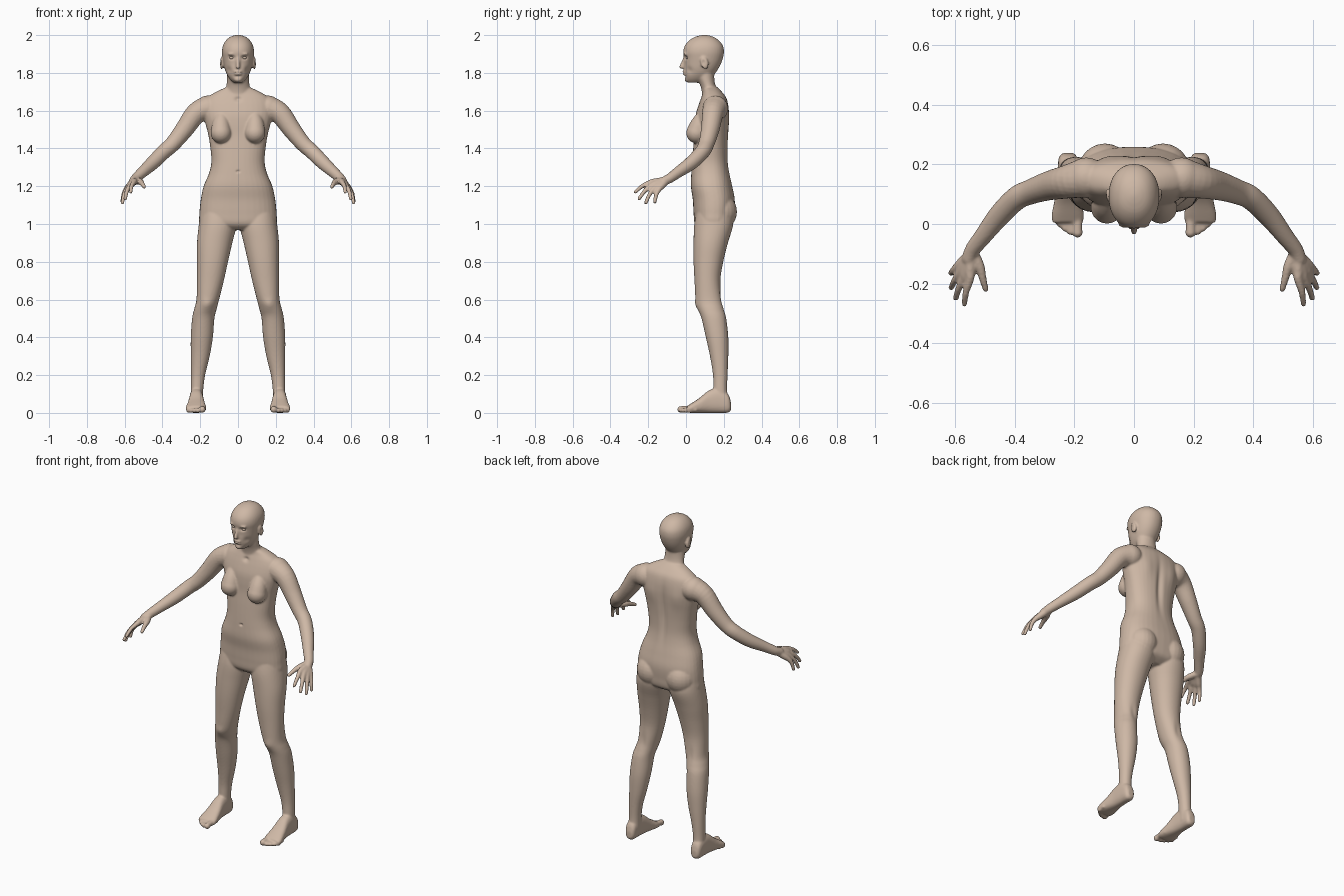
import bpy, bmesh, math
from mathutils import Vector, Matrix

bm = bmesh.new()


def spline(rows, steps=5):
    """Catmull-Rom samples through rows of numbers."""
    out = []
    for i in range(len(rows) - 1):
        p = [rows[max(0, min(len(rows) - 1, i + k))] for k in (-1, 0, 1, 2)]
        for s in range(steps):
            t = s / steps
            out.append([0.5 * (2 * b + (c - a) * t + (2 * a - 5 * b + 4 * c - d) * t * t
                               + (3 * b - a - 3 * c + d) * t ** 3) for a, b, c, d in zip(*p)])
    return out + [list(rows[-1])]


def skin(rings):
    """Closed surface through rings of points."""
    vs = [[bm.verts.new(p) for p in r] for r in rings]
    n = len(vs[0])
    for a, b in zip(vs, vs[1:]):
        for i in range(n):
            bm.faces.new((a[i], a[(i + 1) % n], b[(i + 1) % n], b[i]))
    bm.faces.new(vs[0][::-1])
    bm.faces.new(vs[-1])


def loft(rows, axis='z', power=2.2, side=1, n=36):
    """Rows of (position, x min, x max, other min, other max)."""
    rings = []
    for t, a0, a1, b0, b1 in spline(rows):
        ring = []
        for i in range(n):
            c, s = math.cos(math.tau * i / n), math.sin(math.tau * i / n)
            a = (a0 + a1) / 2 + (a1 - a0) / 2 * math.copysign(abs(c) ** (2 / power), c)
            b = (b0 + b1) / 2 + (b1 - b0) / 2 * math.copysign(abs(s) ** (2 / power), s)
            ring.append((side * a, b, t) if axis == 'z' else (side * a, t, b))
        rings.append(ring)
    skin(rings)


def ball(c, r, side=1, tilt=0):
    m = Matrix.Translation((side * c[0], c[1], c[2])) @ Matrix.Rotation(tilt, 4, 'X') @ Matrix.Diagonal((*r, 1))
    bmesh.ops.create_uvsphere(bm, u_segments=24, v_segments=16, radius=1, matrix=m)


def tube(pts, side=1, n=20):
    """Round-ended tube through (x, y, z, radius) points."""
    pts = spline(pts)
    ps = [Vector((side * p[0], p[1], p[2])) for p in pts]
    rings = []
    for i, p in enumerate(ps):
        d = (ps[min(i + 1, len(ps) - 1)] - ps[max(i - 1, 0)]).normalized()
        u = d.cross(Vector((0.3, 0.8, 0.5))).normalized()
        v = d.cross(u)
        rings.append([p + pts[i][3] * (u * math.cos(math.tau * k / n) + v * math.sin(math.tau * k / n))
                      for k in range(n)])
    skin(rings)
    for e in (pts[0], pts[-1]):
        ball(e[:3], (e[3],) * 3, side)


# torso: height, half width, front, back
torso = [(.968, .13, .08, .2), (1.0, .2, .047, .245), (1.06, .204, .04, .255), (1.13, .197, .036, .258),
         (1.2, .182, .026, .245), (1.27, .153, .028, .23), (1.33, .141, .032, .222), (1.4, .146, .038, .221),
         (1.47, .157, .045, .224), (1.53, .172, .047, .227), (1.58, .183, .052, .228), (1.63, .182, .066, .224),
         (1.67, .162, .08, .213), (1.7, .115, .09, .19), (1.725, .06, .09, .165)]
loft([(z, -w, w, f, b) for z, w, f, b in torso], power=2.35)
# neck
loft([(z, -w, w, f, b) for z, w, f, b in [(1.64, .1, .085, .205), (1.69, .074, .085, .185), (1.73, .062, .077, .158),
                                         (1.77, .059, .06, .15), (1.81, .058, .05, .15)]], power=2)
# head
head = [(1.748, .022, .012, .08), (1.765, .041, -.002, .12), (1.79, .058, -.007, .148), (1.82, .07, -.01, .17),
        (1.85, .077, -.009, .186), (1.88, .082, -.011, .196), (1.91, .085, -.015, .201), (1.94, .081, -.008, .197),
        (1.965, .069, .01, .181), (1.985, .05, .036, .157), (1.996, .028, .065, .13), (2.001, .006, .09, .105)]
loft([(z, -w, w, f, b) for z, w, f, b in head], power=2.15)
# nose, lips, chin
tube([(0, -.004, 1.888, .008), (0, -.014, 1.86, .009), (0, -.024, 1.832, .0115)])
ball((0, -.009, 1.805), (.022, .012, .007))
ball((0, -.006, 1.794), (.02, .012, .007))
ball((0, .008, 1.765), (.022, .016, .014))

leg = [(1.08, .012, .195, .06, .24), (1.0, .007, .207, .044, .25), (.9, .03, .217, .04, .222), (.8, .053, .217, .04, .197),
       (.7, .075, .217, .045, .182), (.6, .1, .22, .051, .19), (.55, .113, .232, .064, .2), (.5, .125, .243, .082, .213),
       (.4, .133, .25, .105, .224), (.3, .15, .25, .127, .224), (.2, .174, .249, .143, .22), (.12, .184, .25, .145, .218),
       (.04, .186, .252, .15, .225)]
foot = [(.238, .203, .237, .015, .055), (.222, .19, .252, .001, .1), (.17, .186, .256, 0, .13), (.12, .182, .259, 0, .118),
        (.07, .174, .268, 0, .078), (.03, .168, .276, 0, .052), (.005, .171, .274, .002, .036)]
arm = [(.16, .155, 1.612, .068), (.222, .142, 1.585, .057), (.285, .128, 1.5, .049), (.345, .108, 1.425, .042),
       (.392, .087, 1.383, .04), (.45, .03, 1.325, .037), (.505, -.04, 1.275, .03), (.54, -.085, 1.243, .026),
       (.553, -.115, 1.228, .024)]
# knuckle, tip
fingers = [((.55, -.185, 1.222), (.568, -.268, 1.17)), ((.57, -.18, 1.206), (.597, -.249, 1.133)),
           ((.584, -.165, 1.192), (.612, -.213, 1.112)), ((.592, -.143, 1.184), (.613, -.165, 1.117))]
toes = [(.189, -.028, .018), (.213, -.025, .0125), (.231, -.014, .012), (.248, .0, .012), (.262, .016, .0115)]

for s in (1, -1):
    loft(leg, power=2.1, side=s)
    loft(foot, 'y', 2.5, s)
    for x, y, r in toes:
        tube([(x, .05, r + .006, r), (x, y + .02, r + .004, r * .85), (x, y, r, r)], s)
    tube(arm, s)
    # hand
    wrist = Vector((.548, -.105, 1.23))
    for i, (k, t) in enumerate(fingers):
        k, t = Vector(k), Vector(t)
        mid = k.lerp(t, .5) + Vector((.004, -.003, .006))
        base = wrist.lerp(k, .15)
        tube([(*base, .02), (*base.lerp(k, .6), .018), (*k, .0145), (*mid, .0115), (*t, .0098)], s)
    tube([(.54, -.095, 1.232, .019), (.518, -.14, 1.224, .017), (.506, -.185, 1.212, .0125), (.497, -.218, 1.197, .0105)], s)
    # breast, buttock, ear, brow
    tube([(.085, .1, 1.59, .03), (.09, .072, 1.53, .047), (.09, .056, 1.482, .055)], s)
    ball((.097, .172, 1.065), (.093, .098, .1), s)
    ball((.086, .098, 1.852), (.01, .021, .034), s, .25)
    ball((.033, -.001, 1.9), (.022, .013, .006), s)

bmesh.ops.recalc_face_normals(bm, faces=bm.faces)
parts = bpy.data.meshes.new("body_parts")
bm.to_mesh(parts)
bm.free()
body = bpy.data.objects.new("body", parts)
bpy.context.collection.objects.link(body)

# fuse all parts into one skin
fuse = body.modifiers.new("fuse", 'REMESH')
fuse.mode = 'VOXEL'
fuse.voxel_size = .0055
soft = body.modifiers.new("soften", 'SMOOTH')
soft.factor, soft.iterations = .5, 5
bpy.context.view_layer.update()
fused = bpy.data.meshes.new_from_object(body.evaluated_get(bpy.context.evaluated_depsgraph_get()))
body.modifiers.clear()
body.data = fused

# sculpt strokes: centre, spread, push
strokes = [((0, -.015, 1.8), (.017, .03, .003), (0, .007, 0)),       # mouth
           ((0, -.008, 1.782), (.02, .03, .005), (0, .004, 0)),      # under lip
           ((0, .03, 1.278), (.008, .03, .005), (0, .012, 0)),       # navel
           ((0, .225, 1.45), (.018, .05, .14), (0, -.012, 0)),       # spine
           ((0, .085, 1.66), (.016, .04, .012), (0, .01, 0))]        # throat
for s in (1, -1):
    strokes += [((s * .033, -.005, 1.881), (.014, .025, .009), (0, .013, 0)),    # eye socket
                ((s * .052, .01, 1.815), (.016, .03, .018), (-s * .004, .004, 0)),  # cheek
                ((s * .1, .092, 1.855), (.012, .009, .015), (-s * .007, 0, 0)),  # ear bowl
                ((s * .09, .225, 1.55), (.04, .04, .06), (0, .006, 0)),          # shoulder blade
                ((s * .163, .055, .57), (.028, .04, .03), (0, -.007, 0)),        # knee
                ((s * .16, .19, .6), (.02, .04, .05), (0, -.006, 0))]            # back of knee
for v in fused.vertices:
    co = v.co.copy()
    for c, r, push in strokes:
        if abs(co.z - c[2]) < 3 * r[2]:
            q = sum(((co[i] - c[i]) / r[i]) ** 2 for i in range(3))
            if q < 9:
                v.co += Vector(push) * math.exp(-q)

# eyes
for s, name in ((1, "left_eye"), (-1, "right_eye")):
    bpy.ops.mesh.primitive_uv_sphere_add(segments=24, ring_count=16, radius=1, location=(s * .033, .013, 1.88))
    eye = bpy.context.object
    eye.name = name
    eye.scale = (.0135, .0135, .009)

skin_mat = bpy.data.materials.new("skin")
skin_mat.diffuse_color = (.62, .48, .38, 1)
for ob in bpy.context.collection.objects:
    ob.data.materials.clear()
    ob.data.materials.append(skin_mat)
    for f in ob.data.polygons:
        f.use_smooth = True
